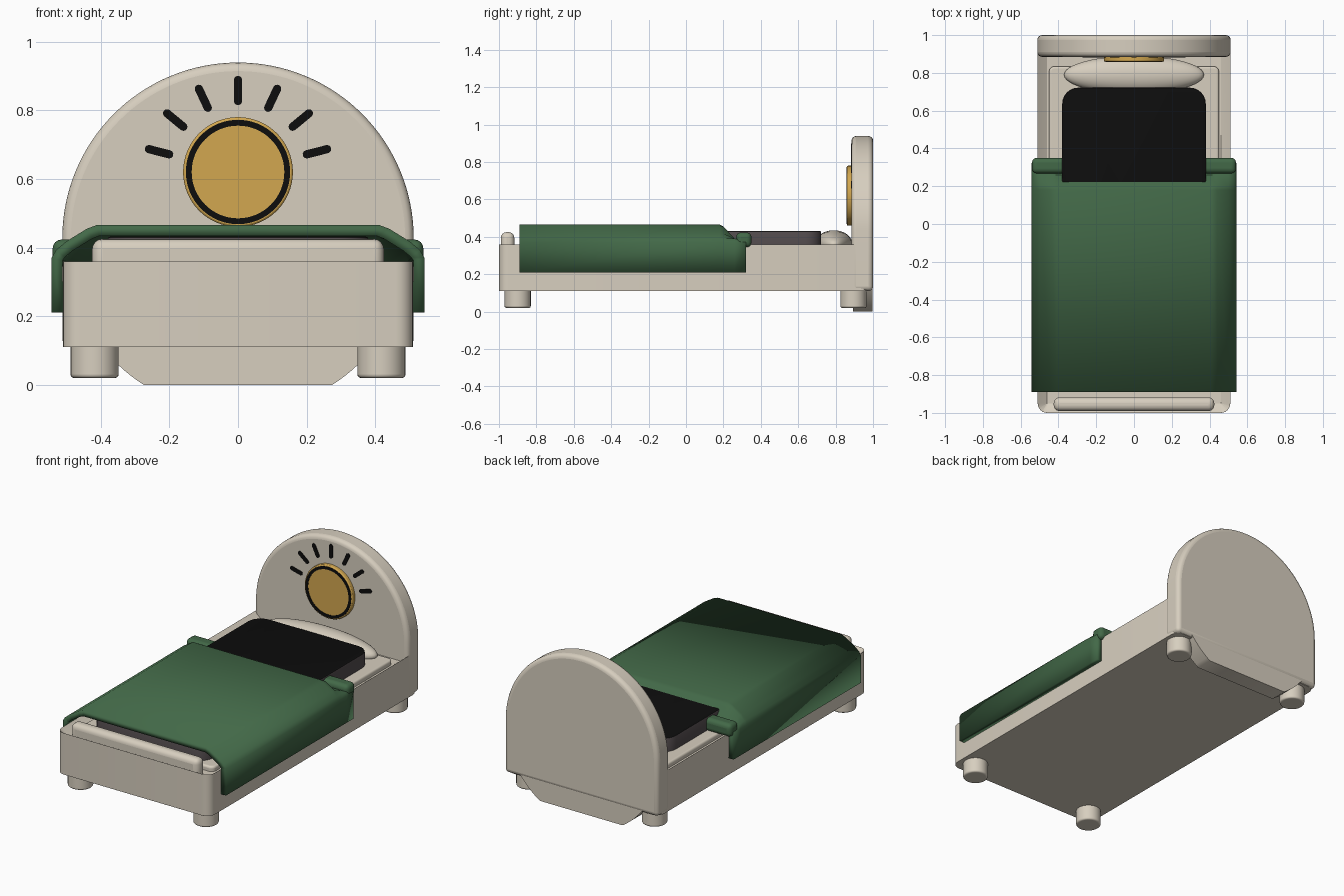
import bpy, bmesh, math
from mathutils import Vector

if "Cube" in bpy.data.objects:
    bpy.data.objects.remove(bpy.data.objects["Cube"])


def material(name, rgb):
    m = bpy.data.materials.new(name)
    m.diffuse_color = (*rgb, 1)
    m.use_nodes = True
    m.node_tree.nodes["Principled BSDF"].inputs["Base Color"].default_value = m.diffuse_color
    return m


CREAM = material("cream", (0.68, 0.62, 0.52))
GREEN = material("blanket green", (0.055, 0.14, 0.064))
GOLD = material("sun gold", (0.65, 0.39, 0.08))
BLACK = material("black", (0.004, 0.004, 0.004))
GREY = material("dark grey", (0.085, 0.07, 0.074))


def finish(name, bm, mat, bevel=0, segments=4, angle=40):
    bmesh.ops.recalc_face_normals(bm, faces=bm.faces)
    me = bpy.data.meshes.new(name)
    bm.to_mesh(me)
    bm.free()
    ob = bpy.data.objects.new(name, me)
    bpy.context.collection.objects.link(ob)
    me.materials.append(mat)
    if bevel:
        mod = ob.modifiers.new("bevel", 'BEVEL')
        mod.width, mod.segments = bevel, segments
        mod.limit_method, mod.angle_limit = 'ANGLE', math.radians(35)
    bpy.ops.object.select_all(action='DESELECT')
    ob.select_set(True)
    bpy.context.view_layer.objects.active = ob
    bpy.ops.object.shade_smooth_by_angle(angle=math.radians(angle))
    return ob


def box_mesh(lo, hi, corner=0):
    """Box from corner to corner, with rounded upright edges."""
    bm = bmesh.new()
    bmesh.ops.create_cube(bm, size=1)
    for v in bm.verts:
        v.co = Vector([lo[i] + (v.co[i] + 0.5) * (hi[i] - lo[i]) for i in range(3)])
    if corner:
        up = [e for e in bm.edges if abs(e.verts[0].co.z - e.verts[1].co.z) > 1e-4]
        bmesh.ops.bevel(bm, geom=up, offset=corner, segments=6, profile=0.5, affect='EDGES')
    return bm


def prism(outline, y0, y1):
    """Extrude an x-z outline along y."""
    bm = bmesh.new()
    face = bm.faces.new([bm.verts.new((x, y0, z)) for x, z in outline])
    out = bmesh.ops.extrude_face_region(bm, geom=[face])
    for v in out["geom"]:
        if isinstance(v, bmesh.types.BMVert):
            v.co.y = y1
    return bm


def arc(cx, cz, r, a0, a1, n):
    return [(cx + r * math.cos(math.radians(a0 + (a1 - a0) * i / n)),
             cz + r * math.sin(math.radians(a0 + (a1 - a0) * i / n))) for i in range(n + 1)]


# Frame: rounded box with a sunken top
bm = box_mesh((-0.51, -1, 0.11), (0.51, 0.985, 0.36), 0.05)
top = max(bm.faces, key=lambda f: f.calc_center_median().z)
bmesh.ops.inset_region(bm, faces=[top], thickness=0.05)
for v in top.verts:
    v.co.z -= 0.04
finish("bed_frame", bm, CREAM, 0.022)

# Footboard: raised panel above rounded shoulders
finish("footboard", box_mesh((-0.425, -0.99, 0.25), (0.425, -0.918, 0.425)), CREAM, 0.03)

# Mattress base just inside the rim
finish("mattress_base", box_mesh((-0.45, -0.88, 0.28), (0.45, 0.835, 0.35), 0.03), CREAM, 0.012)

# Legs
for sx in (-1, 1):
    for yy, end in ((-0.9, "front"), (0.895, "back")):
        bm = prism(arc(0, 0, 0.07, 0, 348.75, 31), 0.02, 0.16)
        for v in bm.verts:
            v.co = (sx * 0.418 + v.co.x, yy + v.co.z, v.co.y)
        finish(f"{end}_leg_{'left' if sx < 0 else 'right'}", bm, CREAM, 0.01)

# Headboard: arch, plus the lower part of its round back panel
arch = [(0.512, 0.11)] + arc(0, 0.427, 0.512, 0, 180, 64) + [(-0.512, 0.11)]
finish("headboard", prism(arch, 0.885, 1.0), CREAM, 0.025)
a = math.degrees(math.asin(0.427 / 0.508))
finish("headboard_lower_panel",
       prism(arc(0, 0.427, 0.508, 180 + 30, 180 + a, 10) + arc(0, 0.427, 0.508, 360 - a, 330, 10),
             0.893, 0.996), CREAM)

# Sun disc and its ring
finish("sun_disc", prism(arc(0, 0.62, 0.16, 0, 354.375, 63), 0.86, 0.89), GOLD, 0.006, 2)
bm = bmesh.new()
loops = [[bm.verts.new((x, 0.858, z)) for x, z in arc(0, 0.62, r, 0, 354.375, 63)]
         for r in (0.135, 0.152)]
ring = [bm.faces.new((loops[0][i], loops[0][(i + 1) % 64], loops[1][(i + 1) % 64], loops[1][i]))
        for i in range(64)]
out = bmesh.ops.extrude_face_region(bm, geom=ring)
for v in out["geom"]:
    if isinstance(v, bmesh.types.BMVert):
        v.co.y = 0.862
finish("sun_ring", bm, BLACK)

# Sun rays: thin capsule plates fanned around the disc
for i in range(-3, 4):
    ang = math.radians(25.2 * i)
    cap = arc(0, 0.268, 0.012, 0, 180, 8) + arc(0, 0.207, 0.012, 180, 360, 8)
    turned = [(x * math.cos(ang) + z * math.sin(ang),
               0.62 - x * math.sin(ang) + z * math.cos(ang)) for x, z in cap]
    finish(f"sun_ray_{i + 4}", prism(turned, 0.881, 0.887), BLACK)

# Pillow
bm = bmesh.new()
bmesh.ops.create_uvsphere(bm, u_segments=48, v_segments=24, radius=1)
for v in bm.verts:
    v.co = (v.co.x * 0.37, 0.79 + v.co.y * 0.1, 0.36 + v.co.z * 0.075)
finish("pillow", bm, CREAM)

# Sheet slab: black top, grey sides
bm = box_mesh((-0.38, -0.86, 0.33), (0.38, 0.722, 0.432), 0.085)
bmesh.ops.bevel(bm, geom=[e for e in bm.edges if min(v.co.z for v in e.verts) > 0.43],
                offset=0.008, segments=2, profile=0.5, affect='EDGES')
sheet = finish("sheet", bm, GREY)
sheet.data.materials.append(BLACK)
for p in sheet.data.polygons:
    if p.normal.z > 0.5:
        p.material_index = 1

# Blanket: draped cross-section that steps down at the pillow end
half = [(0.543, 0.21), (0.543, 0.37), (0.53, 0.393), (0.5, 0.418), (0.44, 0.455), (0.41, 0.466)]
section = half + [(-x, z) for x, z in reversed(half)]
bm = bmesh.new()
rows = [[bm.verts.new((x, y, min(z, limit))) for x, z in section]
        for y, limit in ((-0.89, 1), (0.18, 1), (0.2, 0.455), (0.26, 0.39), (0.322, 0.385))]
for r0, r1 in zip(rows, rows[1:]):
    for i in range(len(section) - 1):
        bm.faces.new((r0[i], r0[i + 1], r1[i + 1], r1[i]))
blanket = finish("blanket", bm, GREEN)
if sum(p.normal.z for p in blanket.data.polygons) < 0:
    blanket.data.flip_normals()
solid = blanket.modifiers.new("thickness", 'SOLIDIFY')
solid.thickness, solid.offset = 0.033, -1

# Rolled blanket edge
finish("blanket_fold", box_mesh((-0.54, 0.268, 0.345), (0.54, 0.35, 0.423)), GREEN, 0.025)
